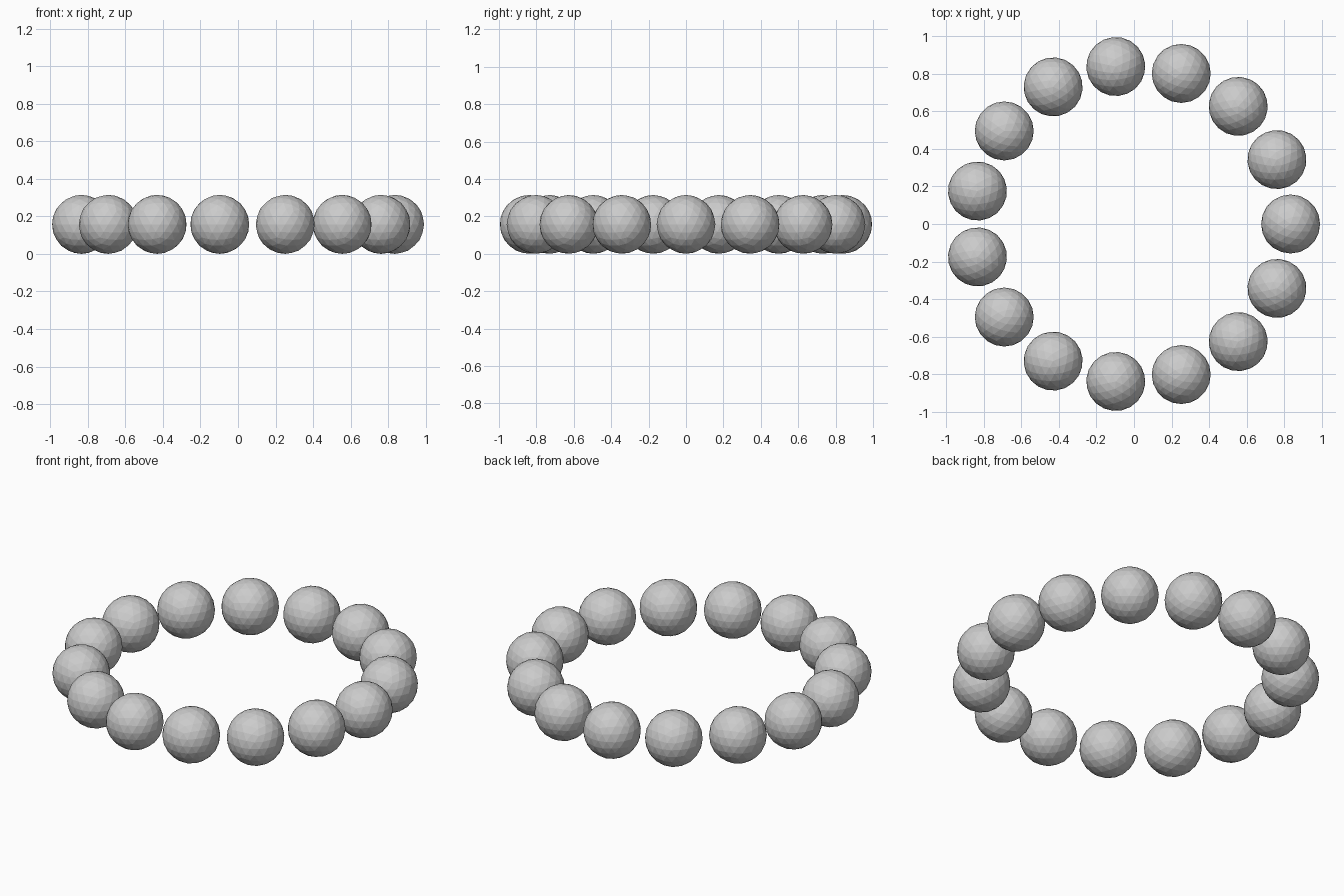
import bpy
from math import cos, sin, tau

if "Cube" in bpy.data.objects:
    bpy.data.objects.remove(bpy.data.objects["Cube"])

COUNT = 15
RING = 0.843     # radius of the ring of bead centres
BEAD = 0.157     # bead radius
SHIFT = -0.009   # an odd count is centred by its bounds

# Ring of flat-faced beads, each turned with its place on the ring
for i in range(COUNT):
    a = tau * i / COUNT
    bpy.ops.mesh.primitive_ico_sphere_add(
        subdivisions=3, radius=BEAD,
        location=(RING * cos(a) - 0.009, RING * sin(a), BEAD),
        rotation=(0, 0, a))
    bpy.context.object.name = f"bead_{i + 1}"
